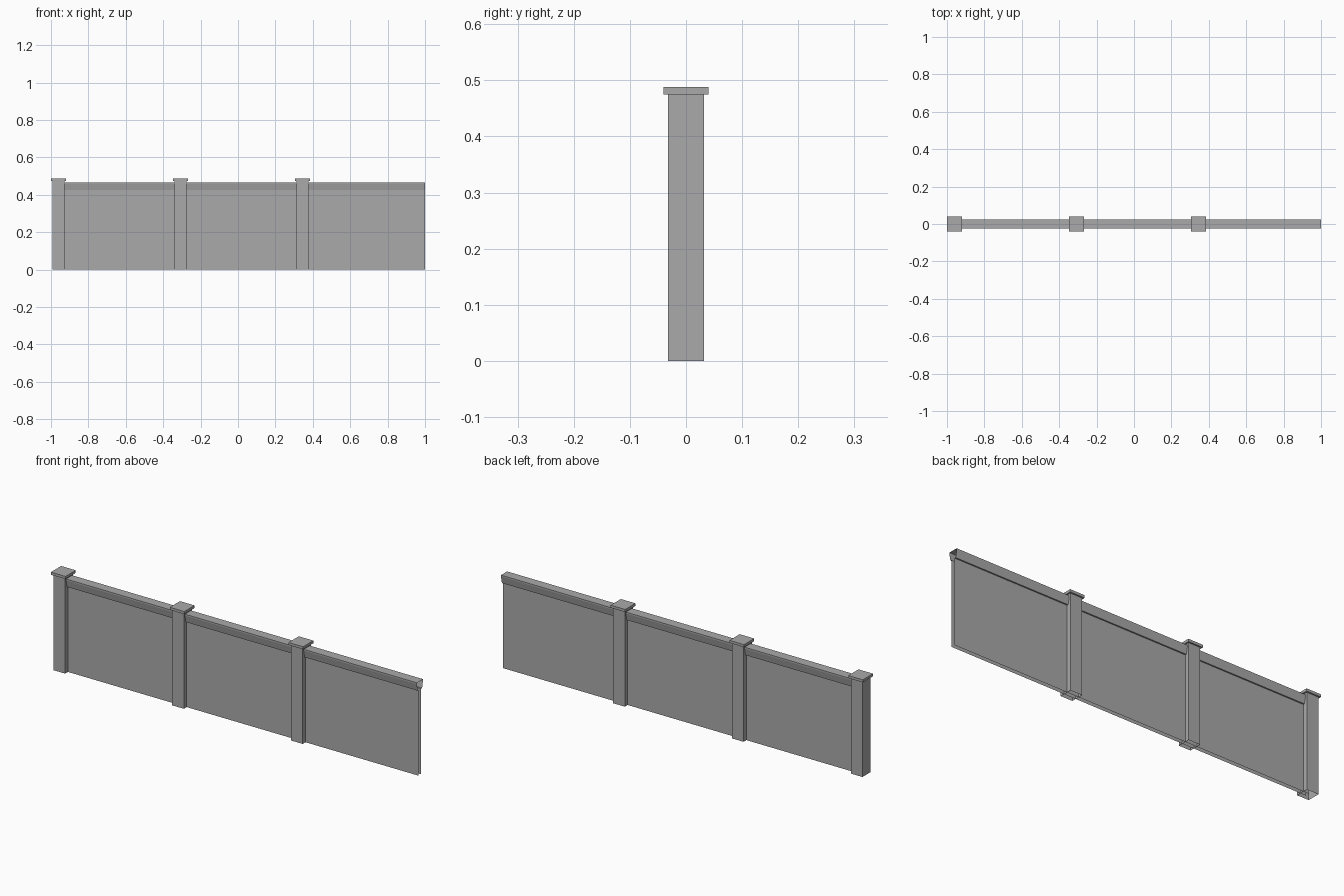
import bpy
import bmesh

cube = bpy.data.objects.get("Cube")
if cube:
    bpy.data.objects.remove(cube, do_unlink=True)

grey = bpy.data.materials.new("plain grey")
grey.use_nodes = True
grey.diffuse_color = (0.4, 0.4, 0.4, 1)
grey.node_tree.nodes["Principled BSDF"].inputs["Base Color"].default_value = (0.4, 0.4, 0.4, 1)


def finish(name, bm):
    mesh = bpy.data.meshes.new(name)
    bm.to_mesh(mesh)
    bm.free()
    mesh.materials.append(grey)
    obj = bpy.data.objects.new(name, mesh)
    bpy.context.collection.objects.link(obj)
    return obj


def box(name, x, half, z0, z1, open_ends=False):
    """Square block; open_ends leaves a hollow tube."""
    bm = bmesh.new()
    bmesh.ops.create_cube(bm, size=1)
    for v in bm.verts:
        v.co = (x + v.co.x * 2 * half, v.co.y * 2 * half, z1 if v.co.z > 0 else z0)
    if open_ends:
        bm.normal_update()
        ends = [f for f in bm.faces if abs(f.normal.z) > 0.9]
        bmesh.ops.delete(bm, geom=ends, context='FACES_ONLY')
    return finish(name, bm)


def shell(name, x0, x1, profile):
    """Open sheet: a (y, z) half profile mirrored across y and run along x."""
    path = [(-y, z) for y, z in profile] + [(y, z) for y, z in reversed(profile)]
    bm = bmesh.new()
    rows = [[bm.verts.new((x, y, z)) for y, z in path] for x in (x0, x1)]
    for i in range(len(path) - 1):
        bm.faces.new((rows[0][i], rows[1][i], rows[1][i + 1], rows[0][i + 1]))
    return finish(name, bm)


# Hollow panel, widening into a tapered top rail with a small lip
wall_profile = [(0.01, 0), (0.01, 0.425), (0.017, 0.425), (0.024, 0.46), (0.024, 0.467)]
spacing = 0.653
first = -0.96

for i, side in enumerate(("right", "middle", "left")):
    x = first + i * spacing
    end = 1.0 if i == 2 else x + spacing
    shell(side + "_panel_and_rail", x, end, wall_profile)
    box(side + "_post", x, 0.032, 0, 0.475, open_ends=True)
    box(side + "_post_cap", x, 0.04, 0.475, 0.488)
